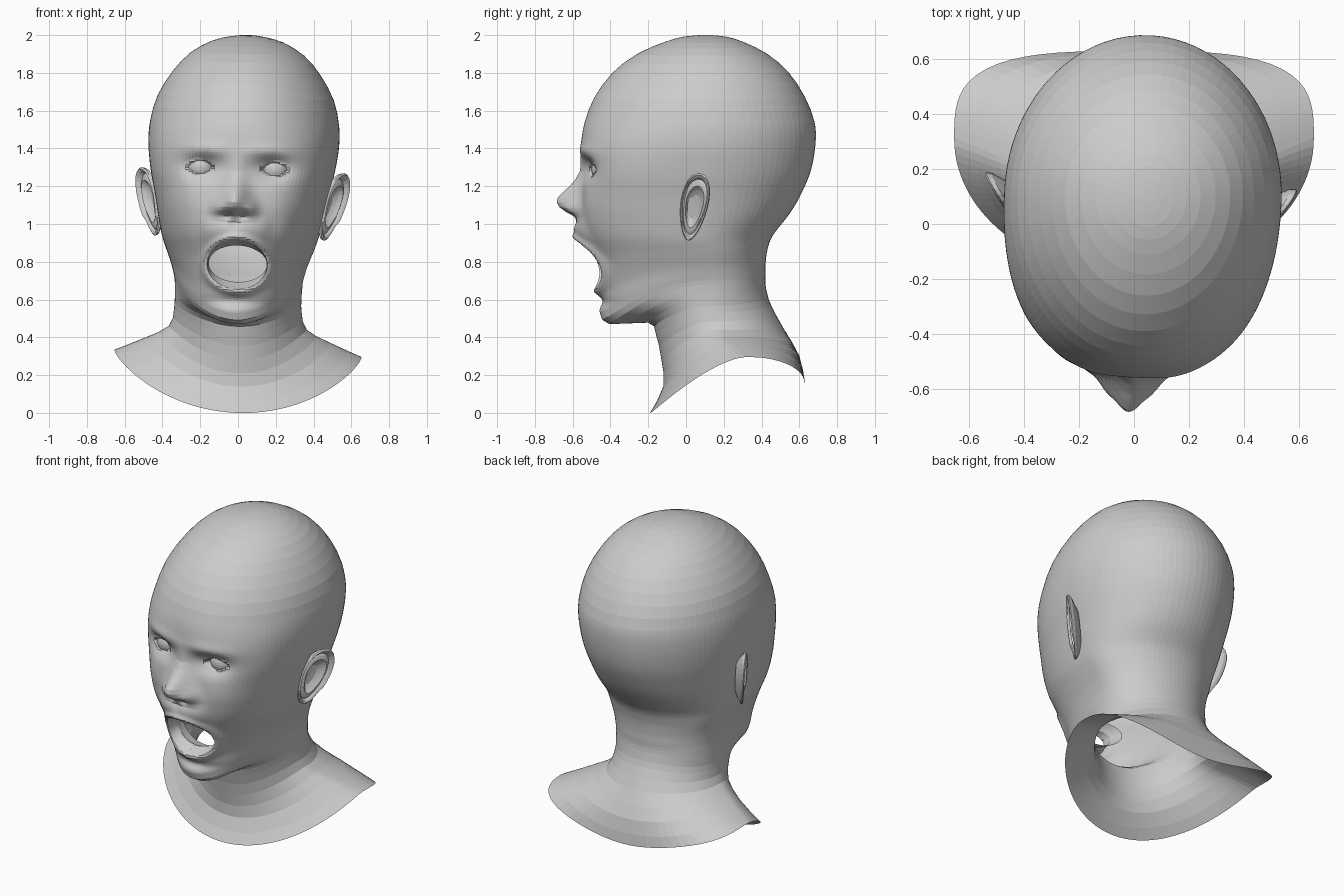
import bpy, bmesh
from math import sin, cos, pi, exp, hypot, copysign
from mathutils import Vector

if "Cube" in bpy.data.objects:
    bpy.data.objects.remove(bpy.data.objects["Cube"])

# ---------- helpers ----------
def smooth(a, b, v):
    t = max(0.0, min(1.0, (v - a) / (b - a)))
    return t * t * (3 - 2 * t)

def table(pts, v):
    if v <= pts[0][0]:
        return pts[0][1]
    for (a, p), (b, q) in zip(pts, pts[1:]):
        if v <= b:
            return p + (q - p) * (v - a) / (b - a)
    return pts[-1][1]

def bump(x, z, cx, cz, sx, sz):
    return exp(-0.5 * (((x - cx) / sx) ** 2 + ((z - cz) / sz) ** 2))

def pose(p):
    # slight turn and tilt of the head over the shoulders
    k = smooth(0.35, 0.75, p.z)
    return Vector((p.x + k * (0.05 * p.y + 0.04 * (p.z - 0.87) + .004),
                   p.y - k * 0.055 * p.x, p.z - 0.03 * p.x))

def finish(bm, name):
    for v in bm.verts:
        v.co = pose(v.co)
    me = bpy.data.meshes.new(name)
    bm.to_mesh(me)
    bm.free()
    ob = bpy.data.objects.new(name, me)
    bpy.context.collection.objects.link(ob)

# ---------- cross-sections ----------
# skull: z, front y, half width, back y, squareness
skull = [(2.0, .08, .02, .13, 2), (1.992, -.01, .09, .21, 2), (1.965, -.11, .19, .30, 2),
         (1.9, -.26, .30, .43, 2), (1.8, -.39, .39, .545, 2), (1.67, -.485, .465, .63, 2.05),
         (1.54, -.535, .498, .68, 2.15), (1.42, -.553, .503, .685, 2.35), (1.28, -.545, .485, .66, 2.6),
         (1.15, -.545, .457, .605, 2.6), (1.05, -.545, .438, .545, 2.5), (.94, -.545, .415, .46, 2.3)]
# jaw and neck: front z, y, side z, y, half width, back z, y, squareness
neck = [(.8, -.50, .87, .12, .392, .86, .43, 2.15), (.65, -.468, .79, .13, .362, .78, .42, 2),
        (.53, -.445, .73, .14, .345, .72, .42, 2), (.47, -.40, .69, .15, .338, .68, .42, 2),
        (.478, -.20, .61, .15, .335, .63, .43, 2.3), (.42, -.16, .54, .15, .338, .57, .45, 2.1),
        (.28, -.13, .45, .18, .365, .45, .515, 2), (.14, -.12, .385, .24, .49, .30, .60, 2),
        (0.0, -.19, .315, .31, .655, .15, .63, 2)]
rings = [(z, yf, z, .10, w, z, yb, n) for z, yf, w, yb, n in skull] + neck

def catmull(a, b, c, d, t):
    return [0.5 * (2 * q + (r - p) * t + (2 * p - 5 * q + 4 * r - s) * t * t
                   + (3 * q - p - 3 * r + s) * t ** 3) for p, q, r, s in zip(a, b, c, d)]

rows = []
for i in range(len(rings) - 1):
    a, b = rings[max(i - 1, 0)], rings[i]
    c, d = rings[i + 1], rings[min(i + 2, len(rings) - 1)]
    n = 13 if 0.5 < c[0] < 1.5 else 2
    rows += [catmull(a, b, c, d, k / n) for k in range(n)]
rows.append(rings[-1])

# ---------- facial relief ----------
EYE, EYE_R = (0.195, -0.415, 1.295), 0.075
MX, MA, MB, MZ = 0.018, 0.158, 0.13, 0.785
nose_h = [(1.01, 0), (1.04, .03), (1.065, .08), (1.09, .12), (1.115, .137), (1.14, .133),
          (1.17, .105), (1.2, .072), (1.235, .042), (1.28, .018), (1.36, .006), (1.42, 0)]
nose_w = [(1.07, .062), (1.15, .052), (1.3, .035)]

def mouth_r(p):
    return hypot((p.x - MX) / MA, (p.z - MZ) / MB)

def relief(p):
    ax, z = abs(p.x), p.z
    f = table(nose_h, z) * exp(-0.5 * (ax / table(nose_w, z)) ** 2)
    f += .025 * bump(ax, z, .085, 1.085, .028, .03)      # nostril wings
    f -= .018 * bump(ax, z, .042, 1.045, .02, .015)      # nostrils
    f += .016 * bump(ax, z, .17, 1.385, .09, .03)        # brows
    f -= .055 * bump(ax, z, .185, 1.30, .07, .045)       # eye sockets
    f += .045 * bump(ax, z, 0, .97, .12, .06)            # upper lip area
    f -= .008 * bump(ax, z, 0, 1.0, .018, .03)           # philtrum
    f += .015 * bump(ax, z, .25, 1.08, .08, .08)         # cheeks
    f -= .010 * bump(ax, z, .2, .97, .03, .06)           # cheek folds
    f -= .02 * bump(ax, z, 0, .59, .10, .022)            # dent under lip
    f += .012 * bump(ax, z, 0, .52, .09, .04)            # chin
    f += .022 * exp(-((mouth_r(p) - 1.1) / .16) ** 2)    # lips
    y = p.y - f * smooth(-.2, -.36, p.y)
    # eyelids wrap the eyeball outside an almond opening
    dx, dz = ax - EYE[0], z - EYE[2]
    lid = EYE_R + .009
    d2 = dx * dx + dz * dz
    if p.y < -.2 and d2 < lid * lid:
        y = min(y, EYE[1] - (lid * lid - d2) ** .5)
        y += .03 * smooth(1.15, .75, abs(dz) / .034 + (dx / .072) ** 2)
    return Vector((p.x, y, z))

# ---------- head, neck and shoulder skin ----------
N = 60
angles = []
for i in range(2 * N):
    u = i / N - 1
    angles.append(copysign(pi * (.36 * abs(u) + .64 * u * u), u))

def ring_point(r, t):
    zf, yf, zs, ys, w, zb, yb, n = r
    s, c = sin(t), cos(t)
    low = smooth(.5, .33, zs)
    q = 2 + low if c < 0 else 2 - .5 * low
    if c < 0:
        n = 2 + (max(0, w - .37) * 4.5 if zs < .5 else 0)
    d = (abs(s) ** n + abs(c) ** n) ** (1 / n)
    ye, ze = (yf, zf) if c > 0 else (yb, zb)
    return Vector((w * s / d, ys + (ye - ys) * abs(c) / d, zs + (ze - zs) * abs(c) ** q))

bm = bmesh.new()
grid = [[bm.verts.new(relief(ring_point(r, t))) for t in angles] for r in rows]
for a, b in zip(grid, grid[1:]):
    for i in range(2 * N):
        j = (i + 1) % (2 * N)
        bm.faces.new((a[i], a[j], b[j], b[i]))
bm.faces.new(grid[0])

# open mouth: cut an oval, round its rim, roll the lips inward
hole = [f for f in bm.faces
        if f.calc_center_median().y < -.3 and mouth_r(f.calc_center_median()) < 1]
bmesh.ops.delete(bm, geom=hole, context='FACES')
rim = [e for e in bm.edges if e.is_boundary and e.verts[0].co.z > .6]
rim_set = set(rim)
rim_verts = list({v for e in rim for v in e.verts})
for v in rim_verts:
    k = 1 / mouth_r(v.co)
    v.co.x = MX + (v.co.x - MX) * k
    v.co.z = MZ + (v.co.z - MZ) * k
for _ in range(4):
    avg = [sum(e.other_vert(v).co.y for e in v.link_edges if e in rim_set) / 2 for v in rim_verts]
    for v, y in zip(rim_verts, avg):
        v.co.y = (v.co.y + y) / 2
MZ_IN = MZ + .02
for dy, kx, kz in ((.02, .98, .93), (.05, .99, .8), (.03, 1.06, 1.1), (.05, 1.08, 1.1)):
    out = bmesh.ops.extrude_edge_only(bm, edges=rim)['geom']
    for v in (g for g in out if isinstance(g, bmesh.types.BMVert)):
        v.co = Vector((MX + (v.co.x - MX) * kx, v.co.y + dy, MZ_IN + (v.co.z - MZ_IN) * kz))
    rim = [g for g in out if isinstance(g, bmesh.types.BMEdge) and g.is_boundary]
bmesh.ops.recalc_face_normals(bm, faces=bm.faces)
finish(bm, "head_skin")

# ---------- eyes and ears ----------
def make_eye(side, name):
    bm = bmesh.new()
    bmesh.ops.create_uvsphere(bm, u_segments=24, v_segments=16, radius=EYE_R)
    back = [v for v in bm.verts if v.co.y > -.02]
    bmesh.ops.delete(bm, geom=back, context='VERTS')
    for v in bm.verts:
        v.co += Vector((side * EYE[0], EYE[1], EYE[2]))
    finish(bm, name)

# radius and outward height: bowl, inner fold, groove, rim, back
ear_profile = [(.05, -.028), (.35, -.026), (.5, -.012), (.62, .008), (.74, .002), (.82, -.006),
               (.88, .012), (.95, .02), (1.0, .012), (.98, -.006), (.85, -.022), (.6, -.05)]

def make_ear(side, name):
    bm = bmesh.new()
    loops = []
    for rho, h in ear_profile:
        loop = []
        for i in range(28):
            t = 2 * pi * i / 28
            z = .18 * rho * sin(t)
            y = .07 + .086 * rho * cos(t) * (.88 + .2 * sin(t)) + .17 * z
            rim = h * (1 if sin(t) > -.6 or h < 0 else .5)
            x = .445 + .64 * (y - .01) + .12 * z + rim
            loop.append(bm.verts.new((side * x, y, 1.105 + z)))
        loops.append(loop)
    for a, b in zip(loops, loops[1:]):
        for i in range(28):
            j = (i + 1) % 28
            bm.faces.new((a[i], a[j], b[j], b[i]))
    bm.faces.new(loops[0])
    bmesh.ops.recalc_face_normals(bm, faces=bm.faces)
    finish(bm, name)

for side, label in ((-1, "left"), (1, "right")):
    make_eye(side, "eye_" + label)
    make_ear(side, "ear_" + label)
